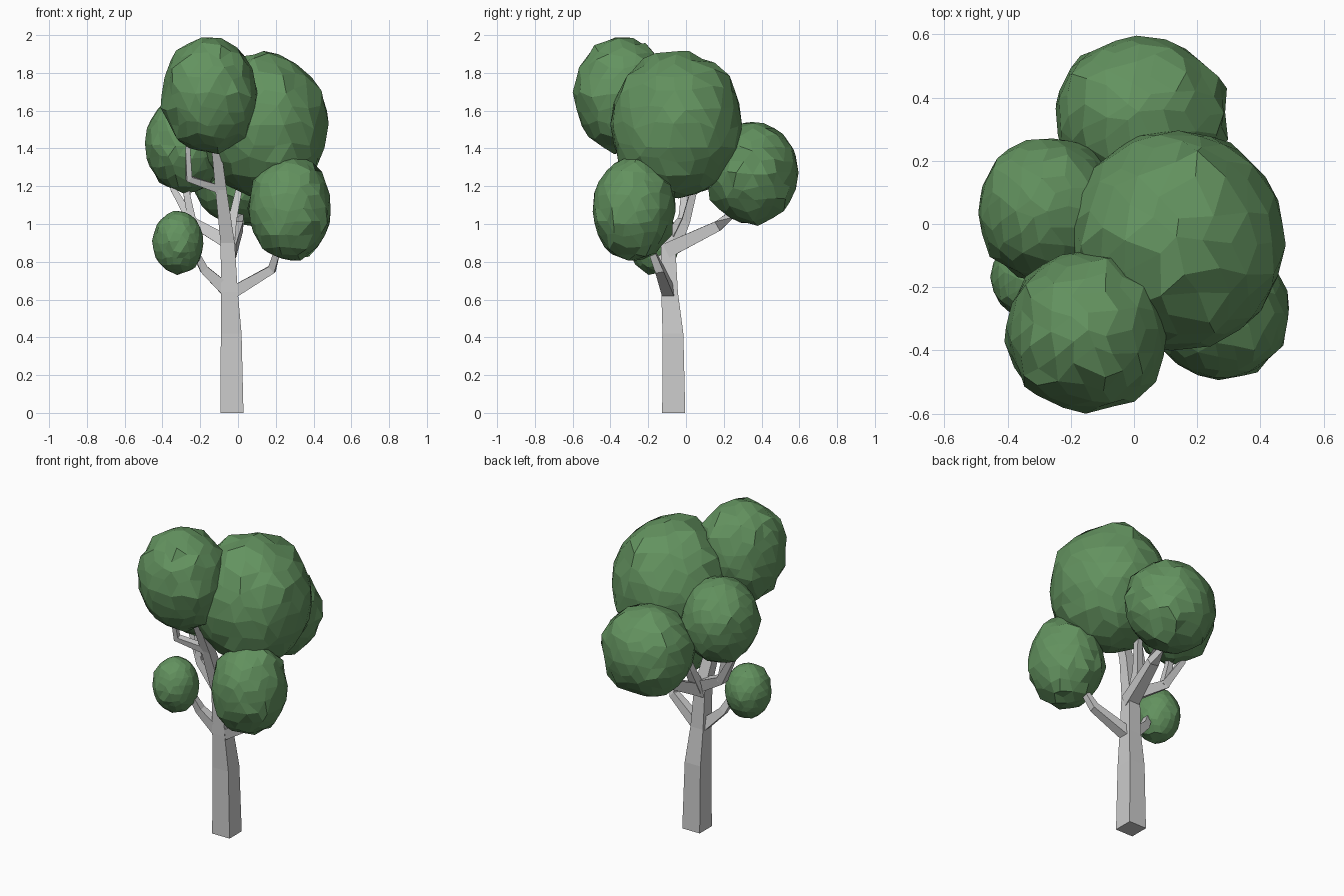
import bpy, bmesh, random
from mathutils import Vector

if "Cube" in bpy.data.objects:
    bpy.data.objects.remove(bpy.data.objects["Cube"])

random.seed(5)

leaf = bpy.data.materials.new("leaf_green")
leaf.diffuse_color = (0.125, 0.29, 0.115, 1)
leaf.use_nodes = True
leaf.node_tree.nodes["Principled BSDF"].inputs["Base Color"].default_value = leaf.diffuse_color


def finish(name, bm, mat=None):
    bmesh.ops.recalc_face_normals(bm, faces=bm.faces)
    me = bpy.data.meshes.new(name)
    bm.to_mesh(me)
    bm.free()
    ob = bpy.data.objects.new(name, me)
    bpy.context.collection.objects.link(ob)
    if mat:
        me.materials.append(mat)
    return ob


def foliage(name, lo, hi):
    """Faceted round clump with small pointed bumps, kept inside the box lo..hi."""
    bm = bmesh.new()
    bmesh.ops.create_icosphere(bm, subdivisions=3, radius=1)
    # merge most triangle pairs into uneven four-sided facets
    bmesh.ops.join_triangles(bm, faces=bm.faces, angle_face_threshold=0.6,
                             angle_shape_threshold=1.2)
    for v in bm.verts:
        slide = Vector([random.uniform(-0.06, 0.06) for _ in range(3)])
        r = 0.972 + random.uniform(-0.015, 0.015)
        if random.random() < 0.13:
            r += 0.06
        d = (v.co + slide).normalized() * r
        for i in range(3):
            c, h = (lo[i] + hi[i]) / 2, (hi[i] - lo[i]) / 2
            v.co[i] = c + h * max(-1, min(1, d[i]))
    return finish(name, bm, leaf)


def limb(name, path, flat=False):
    """Four-sided tapered limb; path holds (x, y, z, width)."""
    bm = bmesh.new()
    pts = [Vector(p[:3]) for p in path]
    rings = []
    for i, p in enumerate(pts):
        d = (pts[min(i + 1, len(pts) - 1)] - pts[max(i - 1, 0)]).normalized()
        if flat:
            d = Vector((0, 0, 1))
        ref = Vector((0, 1, 0)) if abs(d.y) < 0.8 else Vector((1, 0, 0))
        u = ref.cross(d).normalized()
        w = d.cross(u)
        h = path[i][3] / 2
        rings.append([bm.verts.new(p + u * a * h + w * b * h)
                      for a, b in ((-1, -1), (1, -1), (1, 1), (-1, 1))])
    for r, s in zip(rings, rings[1:]):
        for k in range(4):
            bm.faces.new((r[k], r[(k + 1) % 4], s[(k + 1) % 4], s[k]))
    bm.faces.new(rings[0][::-1])
    bm.faces.new(rings[-1])
    return finish(name, bm)


# Trunk, rising into the front top crown
limb("trunk", [(-0.032, -0.065, 0, 0.122), (-0.036, -0.069, 0.42, 0.11),
               (-0.045, -0.087, 0.64, 0.088), (-0.055, -0.095, 0.9, 0.075),
               (-0.09, -0.17, 1.18, 0.06), (-0.115, -0.25, 1.4, 0.05),
               (-0.14, -0.31, 1.6, 0.035)], flat=True)

# Branches
limb("branch_right", [(-0.04, -0.09, 0.63, 0.065), (0.18, -0.14, 0.76, 0.045),
                      (0.205, -0.18, 0.85, 0.035), (0.25, -0.26, 1.0, 0.03)])
limb("branch_small_left", [(-0.05, -0.09, 0.64, 0.07), (-0.18, -0.12, 0.76, 0.045),
                           (-0.22, -0.14, 0.84, 0.035), (-0.3, -0.17, 0.9, 0.03)])
limb("branch_back", [(-0.05, -0.1, 0.86, 0.08), (0.0, 0.17, 0.99, 0.055),
                     (0.01, 0.24, 1.05, 0.04), (0.01, 0.33, 1.2, 0.03)])
limb("branch_centre", [(-0.05, -0.06, 0.88, 0.06), (-0.03, 0.0, 1.02, 0.045),
                       (0.02, 0.06, 1.25, 0.03)])
limb("branch_left", [(-0.05, -0.09, 0.9, 0.07), (-0.24, -0.02, 1.01, 0.05),
                     (-0.34, 0.02, 1.18, 0.032), (-0.36, 0.04, 1.32, 0.025)])
limb("twig_left", [(-0.24, -0.02, 1.0, 0.045), (-0.27, -0.01, 1.15, 0.035),
                   (-0.27, 0.02, 1.32, 0.025)])
limb("twig_front", [(-0.09, -0.17, 1.18, 0.045), (-0.26, -0.24, 1.24, 0.035),
                    (-0.265, -0.27, 1.4, 0.025), (-0.25, -0.3, 1.55, 0.02)])

# Foliage clumps
foliage("crown_main", (-0.22, -0.41, 1.13), (0.49, 0.31, 1.915))
foliage("crown_front_top", (-0.41, -0.6, 1.37), (0.11, -0.08, 2.0))
foliage("crown_left", (-0.5, -0.19, 1.16), (-0.04, 0.28, 1.69))
foliage("crown_back", (-0.26, 0.1, 0.99), (0.3, 0.6, 1.55))
foliage("crown_right", (0.05, -0.5, 0.8), (0.5, -0.055, 1.36))
foliage("crown_small", (-0.455, -0.31, 0.73), (-0.18, -0.03, 1.075))
